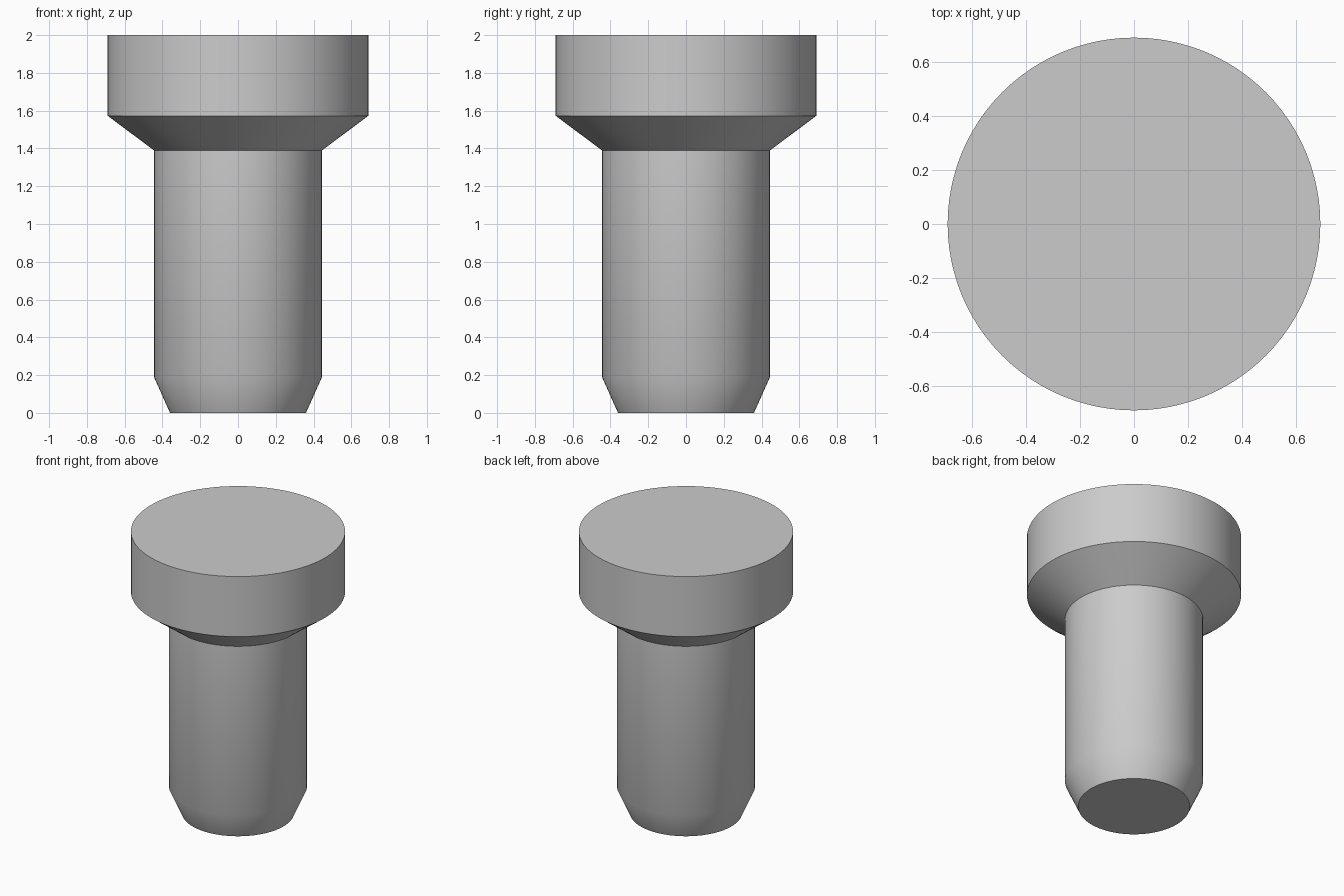
import bpy, bmesh, math

if "Cube" in bpy.data.objects:
    bpy.data.objects.remove(bpy.data.objects["Cube"])

SEGMENTS = 96
# radius, height from the tip up to the head
PROFILE = [(0.36, 0.0), (0.445, 0.19), (0.445, 1.39), (0.69, 1.573), (0.69, 2.0)]

steel = bpy.data.materials.new("plain grey metal")
steel.diffuse_color = (0.6, 0.6, 0.6, 1)
steel.use_nodes = True
steel.node_tree.nodes["Principled BSDF"].inputs["Base Color"].default_value = steel.diffuse_color

# Pin: chamfered tip, shank, conical collar and head as one turned solid
bm = bmesh.new()
rings = [[bm.verts.new((r * math.cos(2 * math.pi * i / SEGMENTS),
                        r * math.sin(2 * math.pi * i / SEGMENTS), z))
          for i in range(SEGMENTS)] for r, z in PROFILE]
for low, high in zip(rings, rings[1:]):
    for i in range(SEGMENTS):
        j = (i + 1) % SEGMENTS
        bm.faces.new((low[i], low[j], high[j], high[i]))
# Flat end caps
bm.faces.new(rings[0][::-1])
bm.faces.new(rings[-1])

mesh = bpy.data.meshes.new("headed_pin")
bm.to_mesh(mesh)
bm.free()
mesh.materials.append(steel)
pin = bpy.data.objects.new("headed_pin", mesh)
bpy.context.collection.objects.link(pin)

# Smooth round walls, sharp rims
bpy.context.view_layer.objects.active = pin
pin.select_set(True)
bpy.ops.object.shade_smooth_by_angle(angle=math.radians(30))
